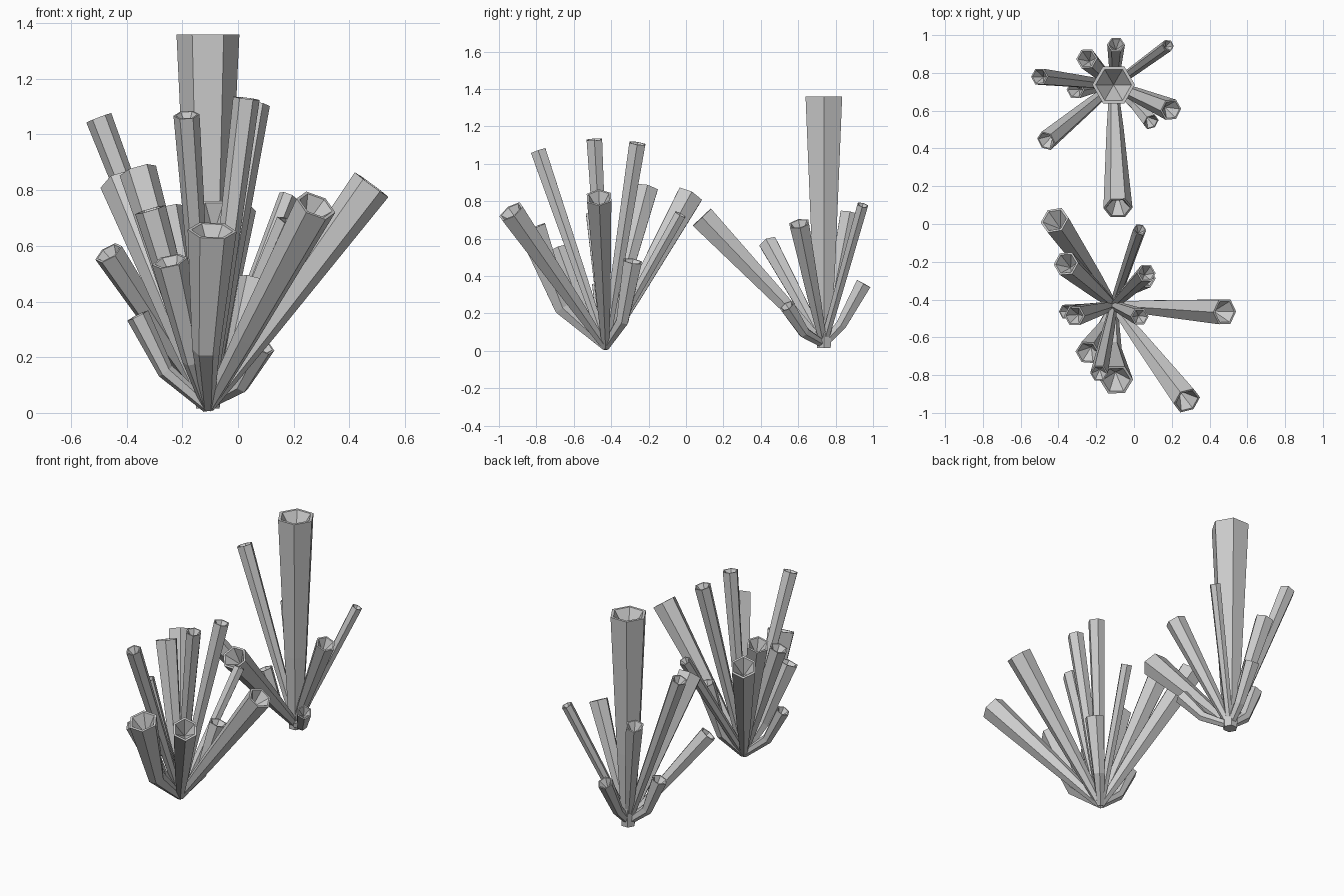
import bpy, bmesh, math
from mathutils import Vector

if "Cube" in bpy.data.objects:
    bpy.data.objects.remove(bpy.data.objects["Cube"])

SIDES = 6


def tube(name, base, tip, r_tip, r_base=0.022, bend=None):
    """Flared six-sided tube with a hollow, conical mouth; bend is an optional elbow point."""
    base, tip = Vector(base), Vector(tip)
    elbow = Vector(bend) if bend else base.lerp(tip, 0.35)
    axis = (tip - elbow).normalized()
    first = (elbow - base).normalized()
    middle = (axis + first).normalized()
    r_mid = r_base + (r_tip - r_base) * 0.42
    # (centre, direction, radius): foot, elbow, outer rim, inner rim
    rings = [(base, first, r_base), (elbow, middle, r_mid),
             (tip, axis, r_tip), (tip, axis, r_tip * 0.84)]
    bm = bmesh.new()
    loops = []
    for centre, direction, radius in rings:
        side = Vector((1, 0, 0))
        u = (side - direction * side.dot(direction)).normalized()
        v = direction.cross(u)
        loops.append([bm.verts.new(centre + radius * (u * math.cos(a) + v * math.sin(a)))
                      for a in (2 * math.pi * i / SIDES for i in range(SIDES))])
    for lower, upper in zip(loops, loops[1:]):
        for i in range(SIDES):
            j = (i + 1) % SIDES
            bm.faces.new((lower[i], lower[j], upper[j], upper[i]))
    bm.faces.new(loops[0][::-1])
    # hollow mouth
    pit = bm.verts.new(tip - axis * r_tip * 1.3)
    for i in range(SIDES):
        bm.faces.new((loops[-1][i], loops[-1][(i + 1) % SIDES], pit))
    bmesh.ops.recalc_face_normals(bm, faces=bm.faces)
    mesh = bpy.data.meshes.new(name)
    bm.to_mesh(mesh)
    bm.free()
    bpy.context.collection.objects.link(bpy.data.objects.new(name, mesh))


# Back cluster: big upright tube and its surrounding tubes
back = Vector((-0.108, 0.735, 0.035))
tube("back_main_tube", (-0.108, 0.737, 0.015), (-0.108, 0.737, 1.36), 0.113, 0.042)
back_tubes = [
    ((-0.085, 0.085, 0.715), 0.077, None),
    ((-0.465, 0.44, 0.575), 0.055, None),
    ((-0.50, 0.78, 1.06), 0.048, None),
    ((-0.25, 0.875, 0.735), 0.057, None),
    ((-0.095, 0.95, 0.36), 0.047, (-0.10, 0.83, 0.14)),
    ((0.18, 0.945, 0.78), 0.033, None),
    ((0.195, 0.605, 0.68), 0.06, None),
    ((0.09, 0.54, 0.24), 0.045, (0.01, 0.63, 0.10)),
    ((-0.31, 0.71, 0.345), 0.05, (-0.23, 0.72, 0.14)),
]
for n, (tip, radius, bend) in enumerate(back_tubes, 1):
    tube(f"back_tube_{n}", back, tip, radius, bend=bend)

# Front cluster: a fan of tubes from one foot
front = Vector((-0.108, -0.43, 0.02))
front_tubes = [
    ((-0.42, 0.02, 0.83), 0.078, None),
    ((-0.36, -0.21, 0.87), 0.068, None),
    ((0.065, -0.26, 1.11), 0.05, None),
    ((0.03, -0.03, 0.73), 0.035, None),
    ((0.48, -0.465, 0.82), 0.075, None),
    ((0.28, -0.935, 0.745), 0.076, None),
    ((-0.315, -0.485, 0.73), 0.057, None),
    ((0.03, -0.49, 1.13), 0.048, None),
    ((-0.185, -0.79, 1.07), 0.047, None),
    ((-0.245, -0.68, 0.545), 0.066, (-0.16, -0.55, 0.19)),
    ((-0.093, -0.825, 0.655), 0.088, (-0.115, -0.66, 0.23)),
    ((0.06, -0.285, 0.48), 0.057, (-0.02, -0.34, 0.16)),
    ((-0.36, -0.465, 0.35), 0.042, (-0.26, -0.45, 0.15)),
]
for n, (tip, radius, bend) in enumerate(front_tubes, 1):
    tube(f"front_tube_{n}", front, tip, radius, bend=bend)
